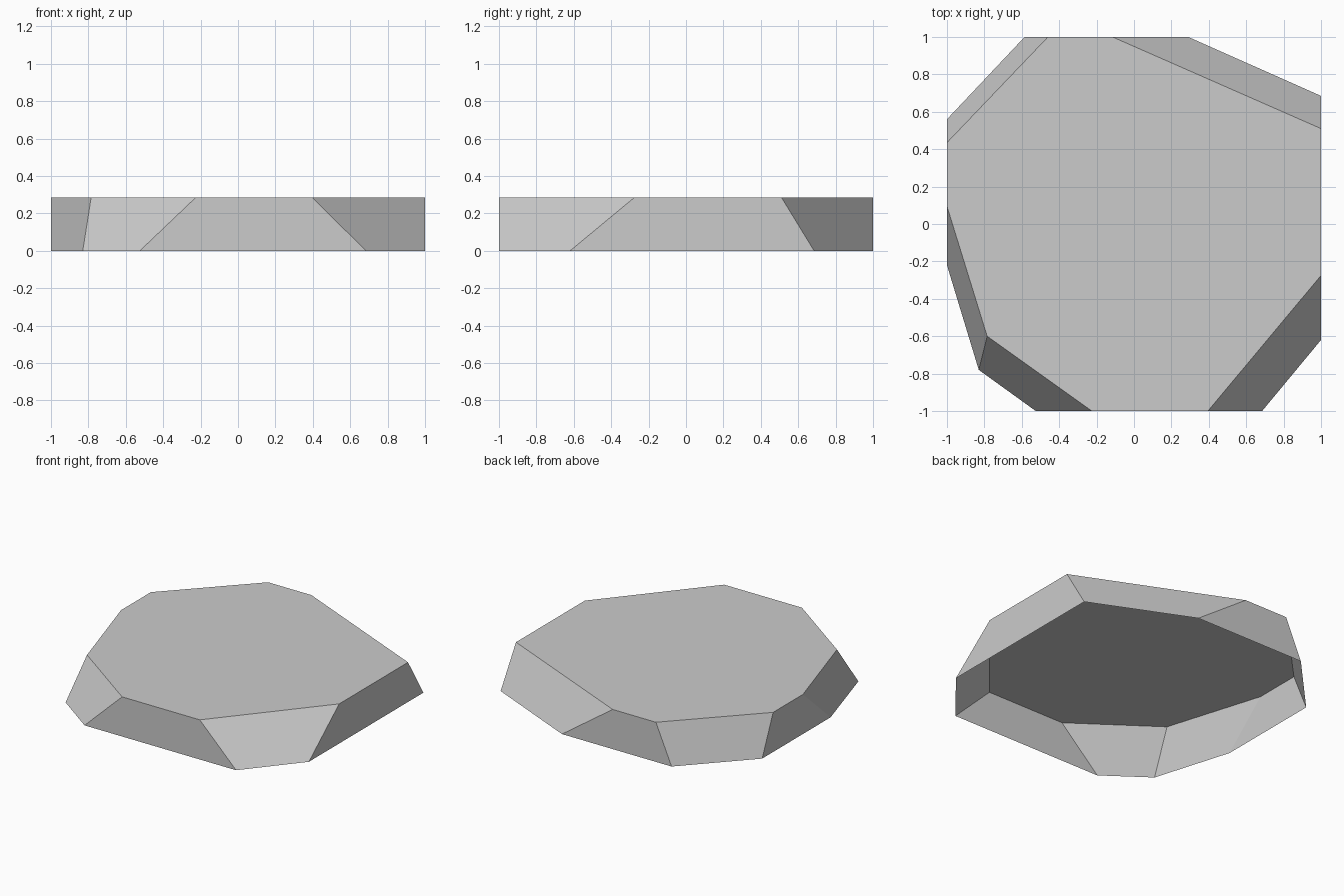
import bpy
import bmesh

HEIGHT = 0.286

# Remove the default object
default_object = bpy.data.objects.get("Cube")
if default_object:
    bpy.data.objects.remove(default_object, do_unlink=True)


def make_material(name, colour):
    material = bpy.data.materials.new(name)
    material.use_nodes = True
    material.diffuse_color = colour
    shader = next(n for n in material.node_tree.nodes if n.type == "BSDF_PRINCIPLED")
    shader.inputs["Base Color"].default_value = colour
    return material


def make_ring(bm, profile, z):
    return [bm.verts.new((x, y, z)) for x, y in profile]


# Matching outlines, counter-clockwise from the front right corner
base_outline = [(-0.83, -0.78), (-0.525, -1), (0.685, -1), (1, -0.62), (1, 0.685),
                (0.29, 1), (-0.585, 1), (-1, 0.56), (-1, -0.22)]
top_outline = [(-0.785, -0.6), (-0.225, -1), (0.395, -1), (1, -0.275), (1, 0.51),
               (-0.115, 1), (-0.46, 1), (-1, 0.435), (-1, 0.095)]

# Chipped slab: a flat top and chamfered walls, open underneath
bm = bmesh.new()
base_ring = make_ring(bm, base_outline, 0)
top_ring = make_ring(bm, top_outline, HEIGHT)
bm.faces.new(top_ring)
for i in range(len(base_ring)):
    j = (i + 1) % len(base_ring)
    bm.faces.new((base_ring[i], base_ring[j], top_ring[j], top_ring[i]))

mesh = bpy.data.meshes.new("stone_slab")
bm.to_mesh(mesh)
bm.free()
mesh.materials.append(make_material("stone grey", (0.6, 0.6, 0.6, 1)))
slab = bpy.data.objects.new("stone_slab", mesh)
bpy.context.collection.objects.link(slab)
